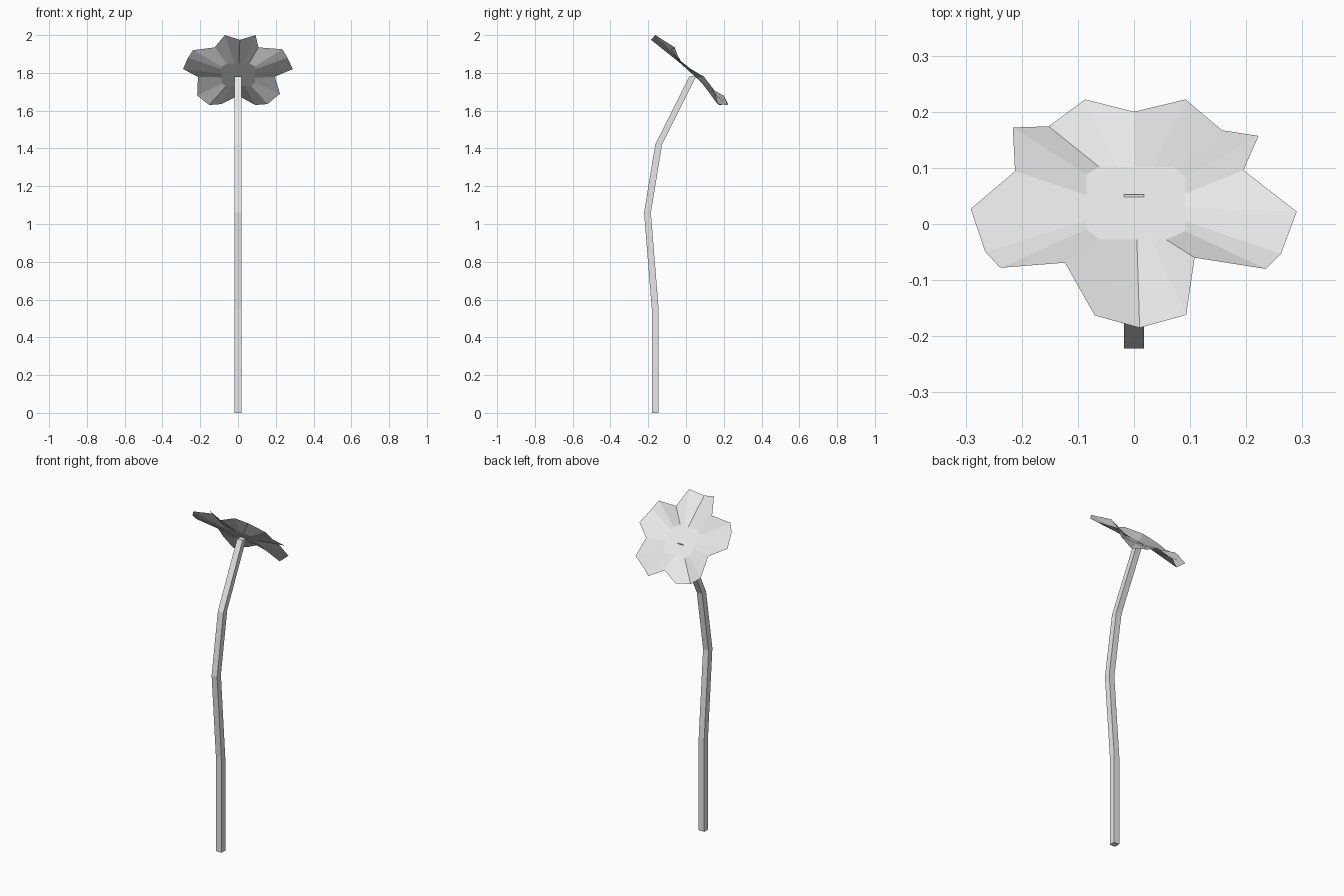
import bpy, bmesh
from math import atan2, cos, sin
from mathutils import Vector

default = bpy.data.objects.get("Cube")
if default:
    bpy.data.objects.remove(default, do_unlink=True)

grey = bpy.data.materials.new("light_grey")
grey.use_nodes = True
grey.diffuse_color = (0.8, 0.8, 0.8, 1)
grey.node_tree.nodes["Principled BSDF"].inputs["Base Color"].default_value = (0.8, 0.8, 0.8, 1)


def finish(bm, name):
    """Turn a bmesh into a flat shaded, coloured object."""
    mesh = bpy.data.meshes.new(name)
    bm.to_mesh(mesh)
    bm.free()
    mesh.materials.append(grey)
    obj = bpy.data.objects.new(name, mesh)
    bpy.context.collection.objects.link(obj)
    return obj


# Stem: a square tube following a bent path in the y-z plane
def build_stem(path, half):
    bm = bmesh.new()
    rings = []
    for y, z in path:
        corners = [(-half, -half), (half, -half), (half, half), (-half, half)]
        rings.append([bm.verts.new((dx, y + dy, z)) for dx, dy in corners])
    for low, high in zip(rings, rings[1:]):
        for i in range(4):
            j = (i + 1) % 4
            bm.faces.new((low[i], low[j], high[j], high[i]))
    bm.faces.new(rings[0][::-1])
    bm.faces.new(rings[-1])
    return finish(bm, "stem")


# Flower head: tilted square centre joined to the irregular petal outline
def build_head(outline, centre, half):
    bm = bmesh.new()
    across = Vector((1, 0, 0))
    along = Vector((0, 0.72, -0.66)).normalized()
    inner, outer = [], []
    for point in outline:
        offset = Vector(point) - centre
        angle = atan2(offset.dot(along), offset.dot(across))
        u, v = cos(angle), sin(angle)
        reach = half / max(abs(u), abs(v))
        inner.append(bm.verts.new(centre + (across * u + along * v) * reach))
        outer.append(bm.verts.new(point))
    bm.faces.new(inner)
    for i in range(len(outline)):
        j = (i + 1) % len(outline)
        bm.faces.new((inner[i], outer[i], outer[j], inner[j]))
    return finish(bm, "flower_head")


build_stem([(-0.163, 0), (-0.163, 0.55), (-0.204, 1.06), (-0.145, 1.42), (0.035, 1.78)], 0.018)

petal_outline = [
    # front petal tip and right-hand valley
    (0.01, -0.185, 1.975), (0.093, -0.162, 2), (0.108, -0.06, 1.935),
    # left petal
    (0.235, -0.08, 1.925), (0.262, -0.053, 1.88), (0.29, 0.022, 1.82), (0.195, 0.096, 1.78),
    # back left petal
    (0.222, 0.157, 1.69), (0.157, 0.167, 1.635), (0.092, 0.222, 1.63), (0, 0.2, 1.68),
    # back right petal
    (-0.087, 0.222, 1.635), (-0.152, 0.174, 1.63), (-0.216, 0.172, 1.68), (-0.212, 0.094, 1.78),
    # right petal
    (-0.291, 0.027, 1.82), (-0.265, -0.05, 1.88), (-0.238, -0.078, 1.92), (-0.123, -0.069, 1.935),
    # front petal, right shoulder
    (-0.07, -0.163, 2),
]
build_head(petal_outline, Vector((0.003, 0.037, 1.79)), 0.088)
